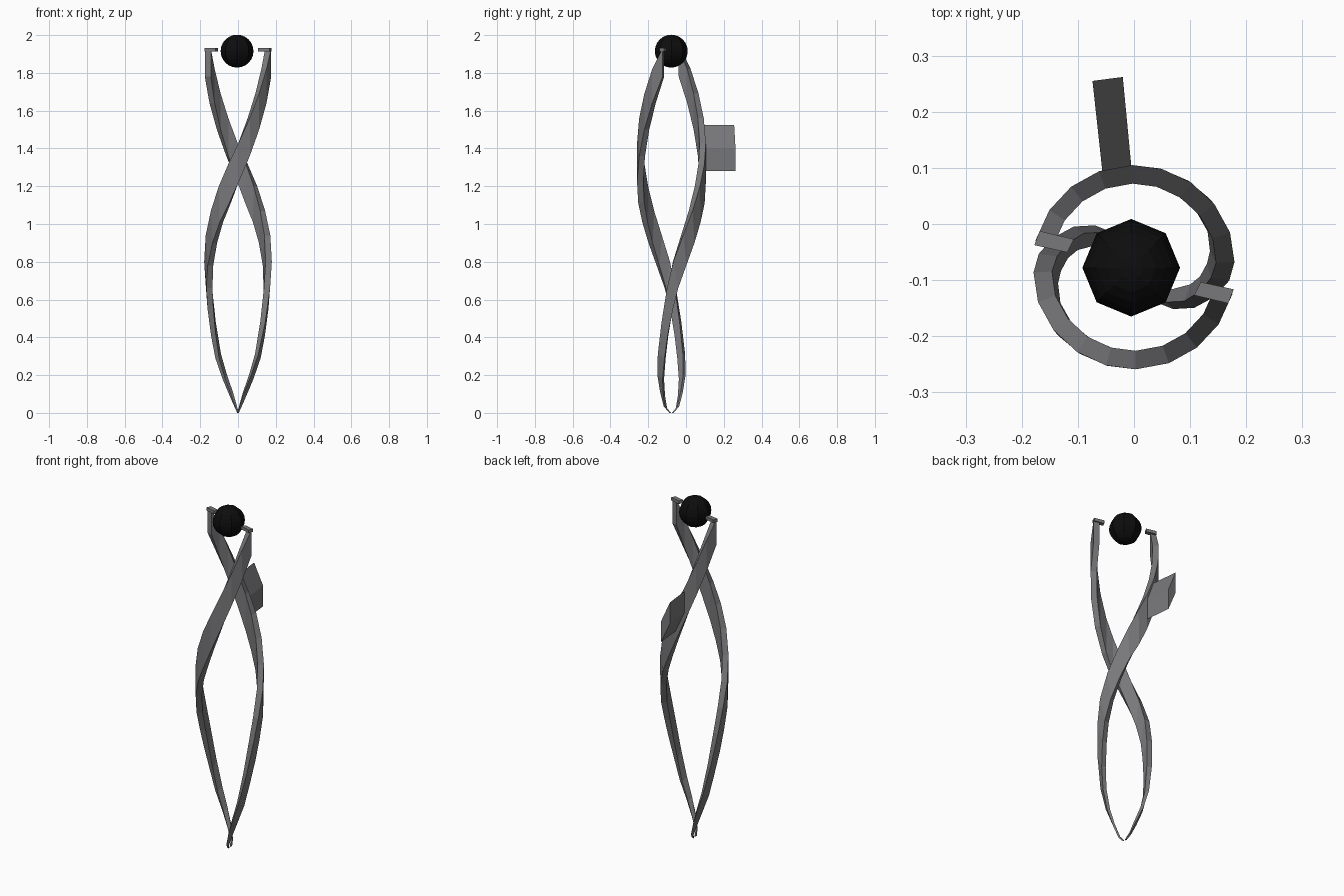
import bpy, bmesh, math
from mathutils import Vector

if "Cube" in bpy.data.objects:
    bpy.data.objects.remove(bpy.data.objects["Cube"])

AXIS = Vector((0, -0.077, 0))


def material(name, rgb):
    m = bpy.data.materials.new(name)
    m.diffuse_color = (*rgb, 1)
    m.use_nodes = True
    m.node_tree.nodes["Principled BSDF"].inputs["Base Color"].default_value = m.diffuse_color
    return m


steel = material("grey steel", (0.19, 0.19, 0.20))
black = material("black", (0.004, 0.004, 0.004))


def make(name, verts, faces, mat):
    me = bpy.data.meshes.new(name)
    me.from_pydata([tuple(v) for v in verts], [], faces)
    bm = bmesh.new()
    bm.from_mesh(me)
    bmesh.ops.recalc_face_normals(bm, faces=bm.faces)
    bm.to_mesh(me)
    bm.free()
    me.materials.append(mat)
    ob = bpy.data.objects.new(name, me)
    bpy.context.collection.objects.link(ob)
    return ob


BOX = [(0, 1, 2, 3), (4, 5, 6, 7), (0, 1, 5, 4), (1, 2, 6, 5), (2, 3, 7, 6), (3, 0, 4, 7)]


def polar(r, deg, z):
    a = math.radians(deg)
    return AXIS + Vector((r * math.cos(a), r * math.sin(a), z))


# outer radius of the helix by height
RADII = [(0, .012), (.03, .04), (.1, .065), (.2, .102), (.3, .128), (.45, .15),
         (.6, .167), (.75, .178), (.9, .182), (2, .182)]


def radius(z):
    for (z0, r0), (z1, r1) in zip(RADII, RADII[1:]):
        if z <= z1:
            return r0 + (r1 - r0) * (z - z0) / (z1 - z0)


# upper edge angle and height, lower edge angle and height
STATIONS = [(70, .004, 110, 0), (100, .035, 116, .025), (119, .11, 136, .09),
            (133, .2, 150, .18), (146, .31, 163, .29), (160, .48, 172, .41),
            (172, .66, 183, .55), (183, .80, 192, .66), (200, .94, 206, .78),
            (218, 1.07, 222, .90), (236, 1.20, 238, 1.01), (254, 1.32, 255, 1.11),
            (271, 1.43, 271, 1.22), (290, 1.56, 290, 1.36), (308, 1.69, 308, 1.50),
            (326, 1.82, 326, 1.64), (345, 1.93, 345, 1.78)]


# helical blades, each with a small prong at the tip
def blade(label, turn):
    verts, faces = [], []
    for au, zu, al, zl in STATIONS:
        for a, z, order in ((au, zu, (0, 1)), (al, zl, (1, 0))):
            r = radius(z)
            t = .009 + .024 * min(1, z / .6)
            for k in order:
                verts.append(polar(r if k else r - t, a + turn, z))
    for i in range(len(STATIONS) - 1):
        for k in range(4):
            b, n = i * 4, (k + 1) % 4
            faces.append((b + k, b + n, b + 4 + n, b + 4 + k))
    last = len(verts) - 4
    faces += [(0, 1, 2, 3), tuple(range(last, last + 4))]
    make(label + "_blade", verts, faces, steel)
    pv = []
    for z in (1.914, 1.932):
        pv += [polar(.118, 335 + turn, z), polar(.180, 339 + turn, z),
               polar(.182, 347.5 + turn, z), polar(.122, 347.5 + turn, z)]
    make(label + "_prong", pv, BOX, steel)


blade("front", 0)
blade("rear", 180)

# slanted fin on the outer face of the rear blade
fin = []
for xr, xl, yr, yl in ((-.004, -.056, .095, .09), (-.020, -.074, .262, .255)):
    fin += [(xr, yr, 1.28), (xl, yl, 1.40), (xl, yl, 1.525), (xr, yr, 1.40)]
make("fin", fin, BOX, steel)

# floating faceted ball at the top
bpy.ops.mesh.primitive_uv_sphere_add(segments=8, ring_count=12, radius=.087,
                                     location=(-.005, -.078, 1.915))
ball = bpy.context.object
ball.name = "ball"
ball.data.materials.append(black)
